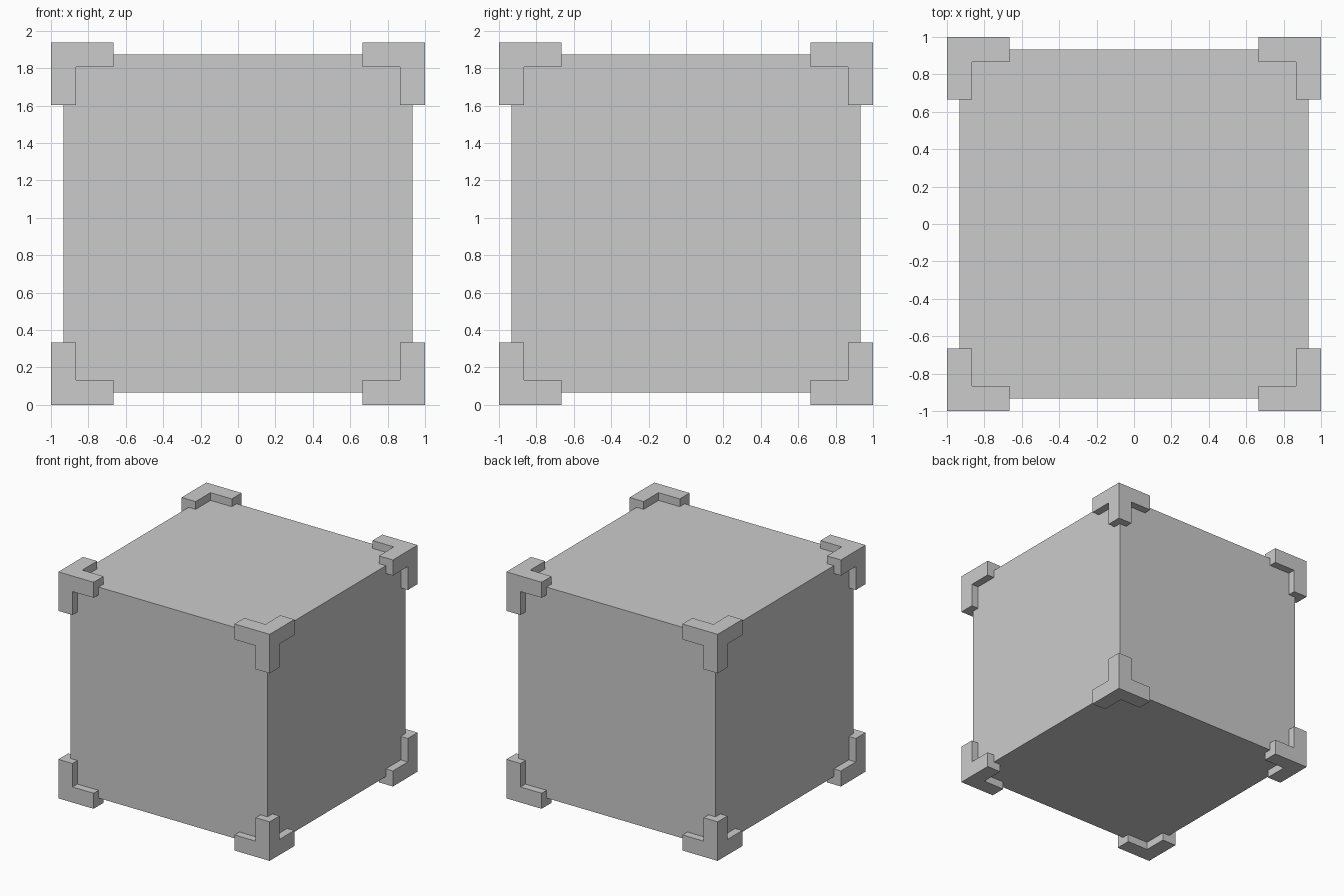
import bpy, bmesh
from mathutils import Matrix, Vector

if "Cube" in bpy.data.objects:
    bpy.data.objects.remove(bpy.data.objects["Cube"])

HALF = Vector((1.0, 1.0, 0.969))   # half extents to the outside of the brackets
T, ARM, INSET = 0.133, 0.334, 0.0665  # bracket thickness, arm length, body inset


def add_box(bm, centre, size):
    m = Matrix.Translation(centre) @ Matrix.Diagonal((*size, 1))
    bmesh.ops.create_cube(bm, size=1, matrix=m)


def make_object(name, bm):
    mesh = bpy.data.meshes.new(name)
    bm.to_mesh(mesh)
    bm.free()
    ob = bpy.data.objects.new(name, mesh)
    ob.location.z = HALF.z
    bpy.context.collection.objects.link(ob)
    return ob


# Main box body
bm = bmesh.new()
add_box(bm, (0, 0, 0), [2 * (h - INSET) for h in HALF])
make_object("box_body", bm)

# Corner bracket: a small cube with three arms extruded inward along the edges
bm = bmesh.new()
add_box(bm, HALF - Vector((T, T, T)) / 2, (T, T, T))
bm.normal_update()
inner = [(f, f.normal.copy()) for f in bm.faces if sum(f.normal) < 0]
for face, normal in inner:
    new = bmesh.ops.extrude_discrete_faces(bm, faces=[face])["faces"][0]
    bmesh.ops.translate(bm, verts=new.verts, vec=normal * (ARM - T))
bmesh.ops.recalc_face_normals(bm, faces=bm.faces)
bracket = make_object("corner_brackets", bm)

# Mirror to all eight corners
mirror = bracket.modifiers.new("mirror_corners", "MIRROR")
mirror.use_axis = (True, True, True)
mirror.use_mirror_merge = False
